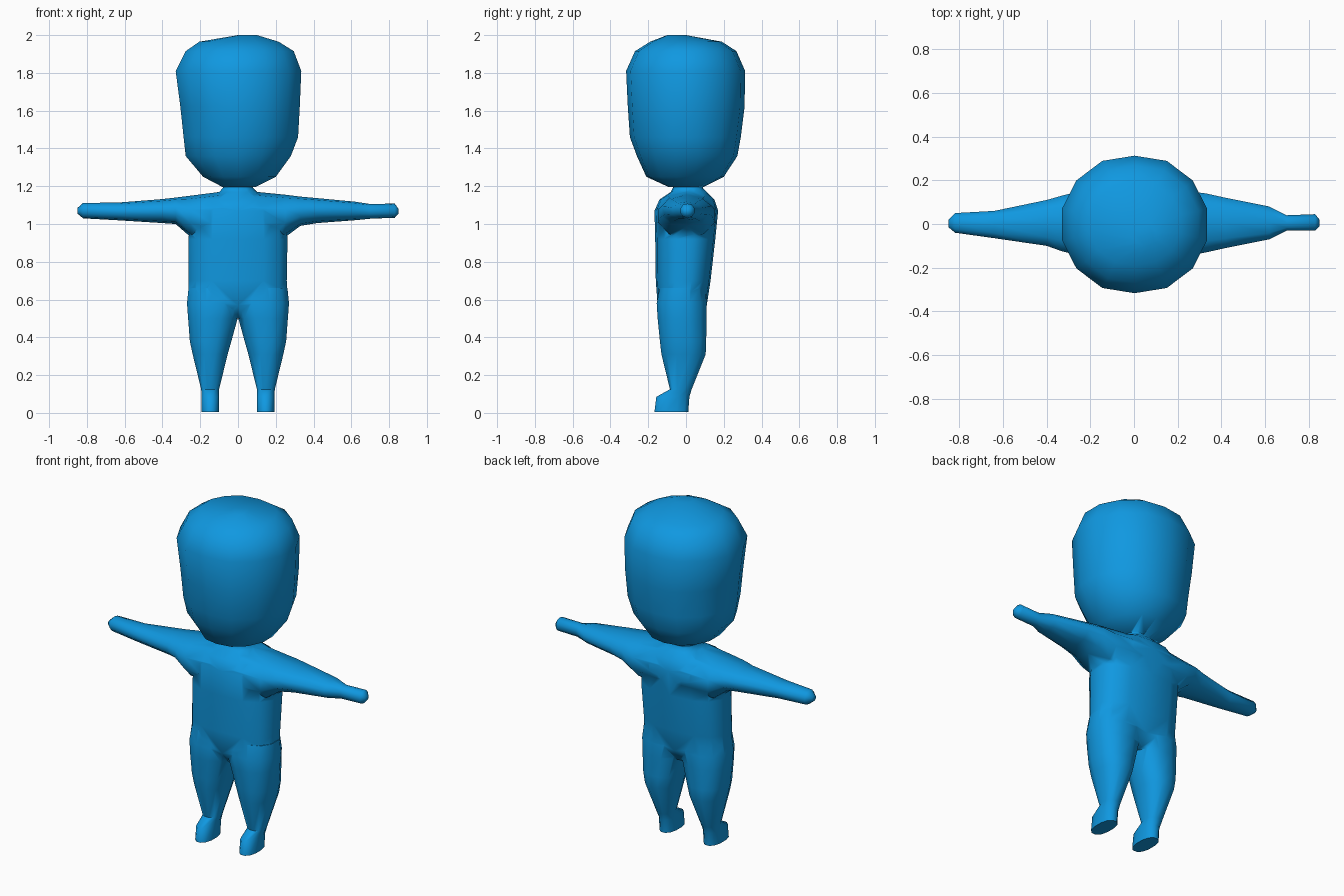
import bpy, bmesh, math

blue = bpy.data.materials.new("bright blue")
blue.diffuse_color = (0.005, 0.315, 0.75, 1)


def loft(name, axis, sections, sides=12, power=2.0):
    """Skin rounded rings; each section is (position, a_min, a_max, b_min, b_max)."""
    bm = bmesh.new()
    rings = []
    for p, a0, a1, b0, b1 in sections:
        ring = []
        for i in range(sides):
            t = 2 * math.pi * (i + 0.5) / sides
            c, s = math.cos(t), math.sin(t)
            c = math.copysign(abs(c) ** (2 / power), c) / math.cos(math.pi / sides)
            s = math.copysign(abs(s) ** (2 / power), s) / math.cos(math.pi / sides)
            c, s = max(-1, min(1, c)), max(-1, min(1, s))
            a = (a0 + a1) / 2 + c * (a1 - a0) / 2
            b = (b0 + b1) / 2 + s * (b1 - b0) / 2
            ring.append(bm.verts.new((a, b, p) if axis == "z" else (p, a, b)))
        rings.append(ring)
    for r, q in zip(rings, rings[1:]):
        for i in range(sides):
            j = (i + 1) % sides
            bm.faces.new((r[i], r[j], q[j], q[i]))
    bm.faces.new(rings[0][::-1])
    bm.faces.new(rings[-1])
    bmesh.ops.recalc_face_normals(bm, faces=bm.faces)
    me = bpy.data.meshes.new(name)
    bm.to_mesh(me)
    bm.free()
    ob = bpy.data.objects.new(name, me)
    bpy.context.collection.objects.link(ob)
    me.materials.append(blue)
    return ob


# Torso, narrowing into the neck
body = loft("body", "z", [
    (0.50, -0.11, 0.11, -0.09, 0.07),
    (0.57, -0.262, 0.262, -0.15, 0.11),
    (0.70, -0.262, 0.258, -0.16, 0.13),
    (0.92, -0.262, 0.262, -0.163, 0.155),
    (1.07, -0.25, 0.25, -0.167, 0.17),
    (1.13, -0.20, 0.20, -0.14, 0.15),
    (1.17, -0.10, 0.10, -0.08, 0.11),
    (1.19, -0.08, 0.08, -0.07, 0.09),
    (1.24, -0.08, 0.08, -0.07, 0.09)], 14, 2.5)

# Both arms with the shoulders, from hand to hand
arms = loft("arms", "x", [
    (-0.85, -0.015, 0.02, 1.055, 1.085),
    (-0.82, -0.04, 0.05, 1.03, 1.112),
    (-0.64, -0.065, 0.06, 1.02, 1.113),
    (-0.40, -0.10, 0.11, 1.005, 1.132),
    (-0.33, -0.125, 0.13, 1.00, 1.14),
    (-0.25, -0.145, 0.15, 0.93, 1.15),
    (-0.08, -0.155, 0.16, 0.92, 1.172),
    (0.08, -0.155, 0.16, 0.92, 1.172),
    (0.25, -0.145, 0.15, 0.93, 1.155),
    (0.33, -0.13, 0.14, 0.99, 1.145),
    (0.42, -0.11, 0.12, 1.005, 1.137),
    (0.62, -0.07, 0.08, 1.02, 1.118),
    (0.70, -0.03, 0.04, 1.028, 1.106),
    (0.83, -0.03, 0.045, 1.033, 1.108),
    (0.85, -0.01, 0.02, 1.055, 1.08)], 10)

# Legs with forward-pointing feet
legs = []
for side, label in ((-1, "left"), (1, "right")):
    rows = [
        (0.006, 0.10, 0.192, -0.167, 0.012),
        (0.085, 0.10, 0.192, -0.157, 0.018),
        (0.125, 0.10, 0.195, -0.085, 0.03),
        (0.31, 0.055, 0.24, -0.13, 0.104),
        (0.38, 0.035, 0.255, -0.138, 0.107),
        (0.50, 0.002, 0.264, -0.15, 0.108),
        (0.58, -0.03, 0.27, -0.155, 0.11),
        (0.66, -0.03, 0.262, -0.14, 0.10)]
    if side < 0:
        rows = [(z, -x1, -x0, y0, y1) for z, x0, x1, y0, y1 in rows]
    legs.append(loft(label + "_leg", "z", rows, 12, 2.3))

# Large head, slightly lopsided at the crown and jaw
head = loft("head", "z", [
    (1.195, -0.08, 0.09, -0.09, 0.09),
    (1.25, -0.185, 0.20, -0.21, 0.20),
    (1.36, -0.277, 0.28, -0.26, 0.272),
    (1.46, -0.288, 0.318, -0.297, 0.29),
    (1.62, -0.305, 0.327, -0.308, 0.31),
    (1.81, -0.33, 0.335, -0.317, 0.313),
    (1.915, -0.277, 0.295, -0.27, 0.267),
    (1.965, -0.205, 0.215, -0.19, 0.19),
    (2.0, 0.0, 0.10, -0.10, 0.0)], 14)

# Join the parts into one closed figure
for part in [arms] + legs + [head]:
    mod = body.modifiers.new("join " + part.name, "BOOLEAN")
    mod.operation = "UNION"
    mod.solver = "EXACT"
    mod.object = part
bpy.context.view_layer.objects.active = body
for mod in list(body.modifiers):
    bpy.ops.object.modifier_apply(modifier=mod.name)
for part in [arms] + legs + [head]:
    bpy.data.objects.remove(part)

# Soft shading with crisp soles
bpy.ops.object.select_all(action="DESELECT")
body.select_set(True)
bpy.ops.object.shade_smooth_by_angle(angle=math.radians(65))
